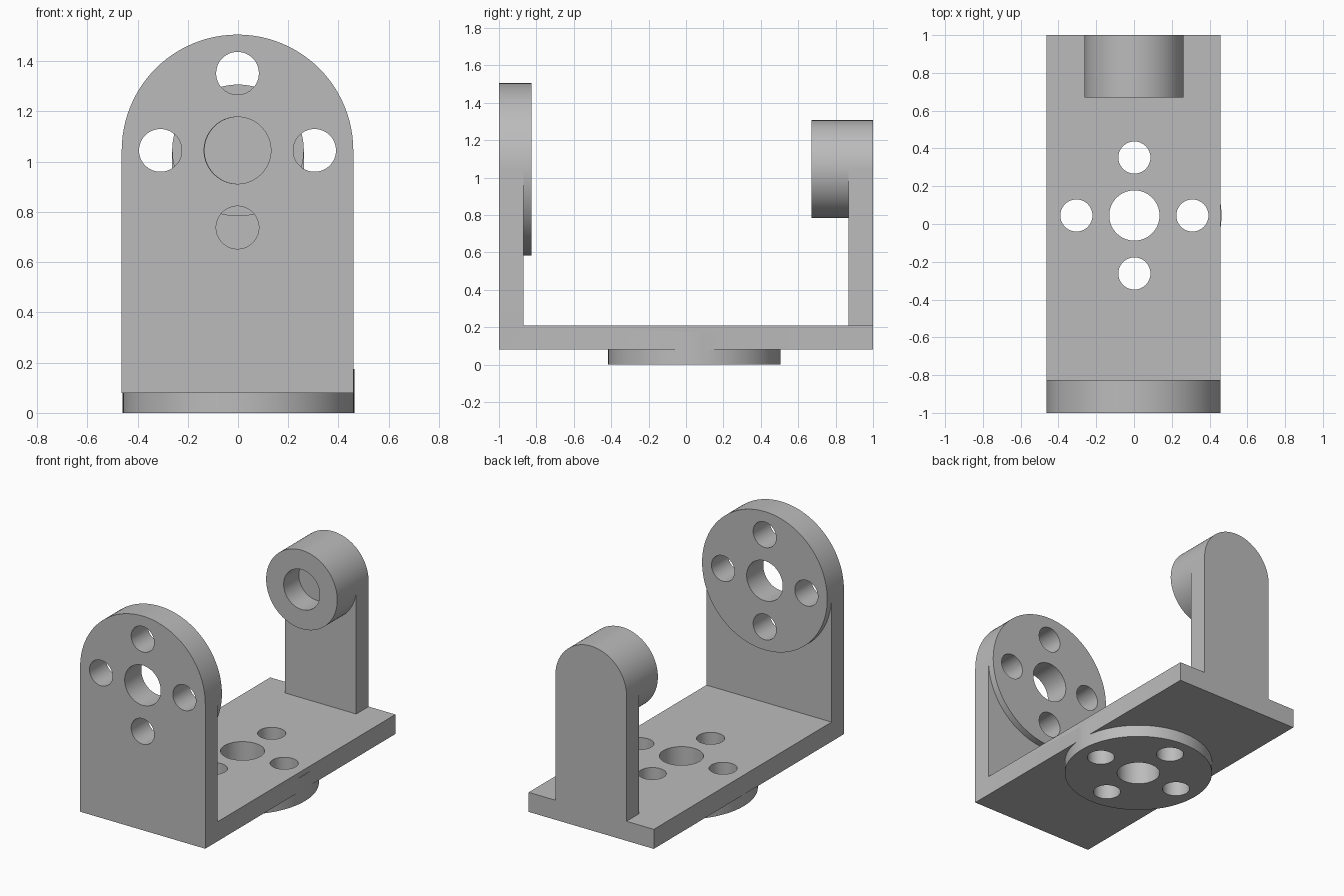
import bpy, bmesh
from math import sin, cos, pi, radians
from mathutils import Matrix, Vector

cube = bpy.data.objects.get("Cube")
if cube:
    bpy.data.objects.remove(cube)

grey = bpy.data.materials.new("plain grey")
grey.use_nodes = True
grey.diffuse_color = (0.5, 0.5, 0.5, 1)
grey.node_tree.nodes["Principled BSDF"].inputs["Base Color"].default_value = (0.5, 0.5, 0.5, 1)

# Shared dimensions
PLATE_X, PLATE_LOW, PLATE_TOP = -0.002, 0.08, 0.21
DISC_X, DISC_Y = 0.002, 0.045
AXIS_Z = 1.045
WIDE, NARROW = 0.461, 0.262
HUB_HOLE, BOLT_HOLE, BOLT_RING = 0.133, 0.085, 0.307
SEG = 96


def prism(name, points, direction):
    """Extrude a closed 3D outline along a direction."""
    bm = bmesh.new()
    face = bm.faces.new([bm.verts.new(p) for p in points])
    out = bmesh.ops.extrude_face_region(bm, geom=[face])
    moved = [v for v in out["geom"] if isinstance(v, bmesh.types.BMVert)]
    bmesh.ops.translate(bm, verts=moved, vec=Vector(direction))
    bmesh.ops.recalc_face_normals(bm, faces=bm.faces)
    mesh = bpy.data.meshes.new(name)
    bm.to_mesh(mesh)
    bm.free()
    mesh.materials.append(grey)
    obj = bpy.data.objects.new(name, mesh)
    bpy.context.collection.objects.link(obj)
    return obj


def arc(r, a0, a1, n):
    return [(r * cos(a0 + (a1 - a0) * i / n), r * sin(a0 + (a1 - a0) * i / n)) for i in range(n + 1)]


def upright(name, x, y0, y1, r):
    """Arm with a rounded top, standing on the plate."""
    outline = [(-r, PLATE_TOP - AXIS_Z), (r, PLATE_TOP - AXIS_Z)] + arc(r, 0, pi, SEG // 2)
    return prism(name, [(x + u, y0, AXIS_Z + v) for u, v in outline], (0, y1 - y0, 0))


def cylinder_y(name, x, z, y0, y1, r):
    return prism(name, [(x + u, y0, z + v) for u, v in arc(r, 0, 2 * pi, SEG)[:-1]], (0, y1 - y0, 0))


def cylinder_z(name, x, y, z0, z1, r):
    return prism(name, [(x + u, y + v, z0) for u, v in arc(r, 0, 2 * pi, SEG)[:-1]], (0, 0, z1 - z0))


def combine(target, tool, operation):
    mod = target.modifiers.new(tool.name, "BOOLEAN")
    mod.operation, mod.solver, mod.object = operation, "EXACT", tool
    bpy.context.view_layer.objects.active = target
    bpy.ops.object.modifier_apply(modifier=mod.name)
    bpy.data.objects.remove(tool)


# Base plate
w = WIDE
bracket = prism("servo_bracket",
                [(PLATE_X + u, v, PLATE_LOW) for u, v in ((-w, -1), (w, -1), (w, 1), (-w, 1))],
                (0, 0, PLATE_TOP - PLATE_LOW))
bracket.name = "mounting_bracket"

# Arms, discs and bearing boss
for part in (
    upright("front_arm", PLATE_X, -1, -0.87, WIDE),
    cylinder_y("front_disc", PLATE_X, AXIS_Z, -0.87, -0.825, WIDE),
    upright("back_arm", 0, 0.87, 1, NARROW),
    cylinder_y("bearing_boss", 0, AXIS_Z, 0.67, 0.87, NARROW),
    cylinder_z("bottom_disc", DISC_X, DISC_Y, 0, 0.175, WIDE),
):
    combine(bracket, part, "UNION")

# Centre holes and the four bolt holes around each
holes = [(0, 0, HUB_HOLE)] + [(BOLT_RING * cos(k * pi / 2), BOLT_RING * sin(k * pi / 2), BOLT_HOLE)
                              for k in range(4)]
for u, v, r in holes:
    combine(bracket, cylinder_y("arm_hole", PLATE_X + u, AXIS_Z + v, -1.1, -0.7, r), "DIFFERENCE")
    combine(bracket, cylinder_z("plate_hole", DISC_X + u, DISC_Y + v, -0.1, 0.3, r), "DIFFERENCE")

# Blind socket in the boss
combine(bracket, cylinder_y("boss_socket", 0, AXIS_Z, 0.6, 0.83, HUB_HOLE), "DIFFERENCE")

# Smooth curved walls, keep the edges sharp
bpy.ops.object.select_all(action="DESELECT")
bracket.select_set(True)
bpy.context.view_layer.objects.active = bracket
bpy.ops.object.shade_smooth_by_angle(angle=radians(30))
